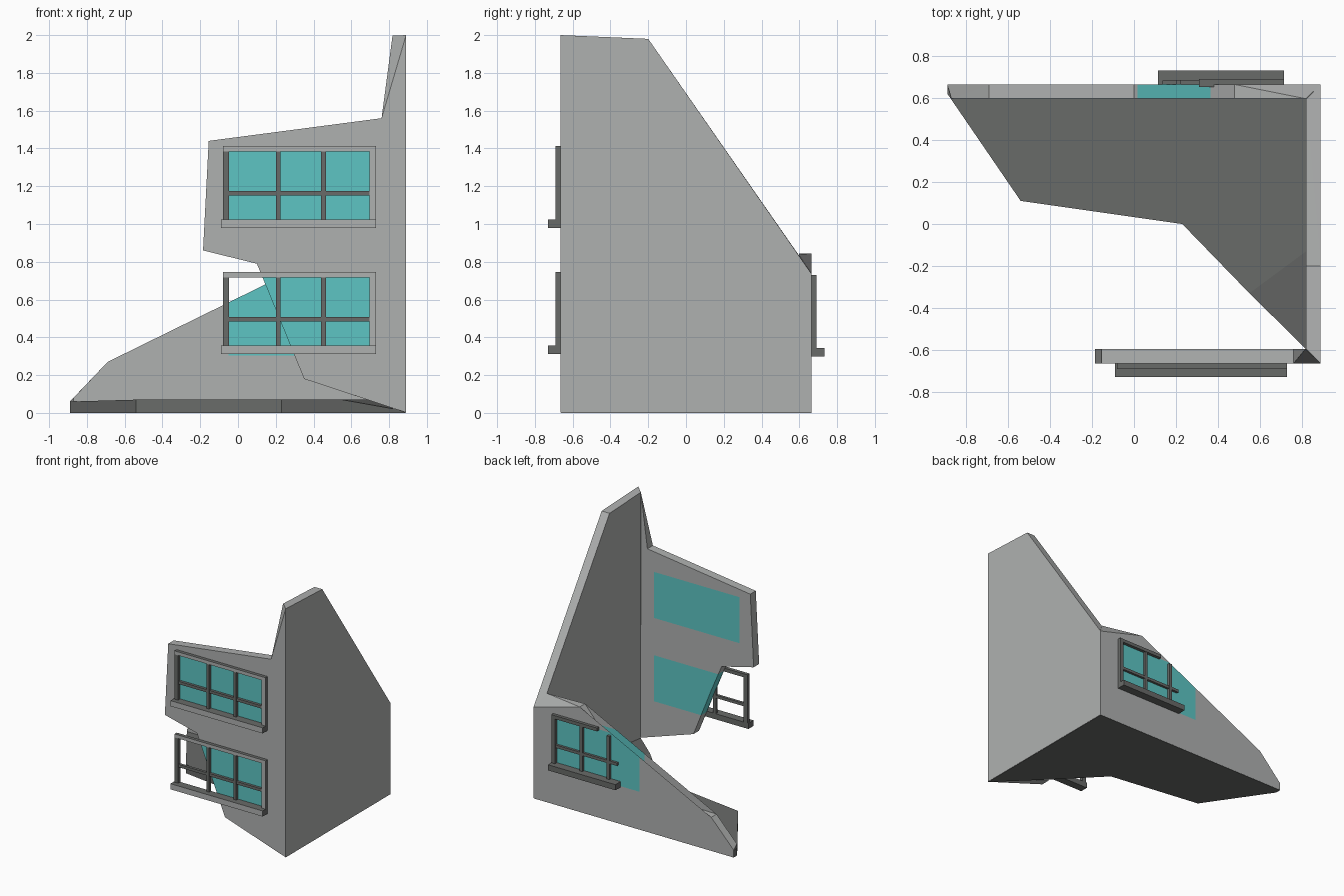
import bpy, bmesh
from mathutils import Vector

if "Cube" in bpy.data.objects:
    bpy.data.objects.remove(bpy.data.objects["Cube"])


def material(name, rgb):
    m = bpy.data.materials.new(name)
    m.diffuse_color = (*rgb, 1)
    m.use_nodes = True
    m.node_tree.nodes["Principled BSDF"].inputs["Base Color"].default_value = m.diffuse_color
    return m


LIGHT = material("light_concrete", (0.43, 0.44, 0.435))
DARK = material("dark_grey", (0.14, 0.145, 0.14))
TEAL = material("teal_glass", (0.11, 0.56, 0.55))


def finish(bm, name, mats):
    bmesh.ops.recalc_face_normals(bm, faces=bm.faces)
    me = bpy.data.meshes.new(name)
    bm.to_mesh(me)
    bm.free()
    for m in mats:
        me.materials.append(m)
    ob = bpy.data.objects.new(name, me)
    bpy.context.collection.objects.link(ob)
    return ob


def loft(outer, inner):
    """Solid between two matching outlines."""
    bm = bmesh.new()
    a = [bm.verts.new(p) for p in outer]
    b = [bm.verts.new(p) for p in inner]
    caps = [bm.faces.new(a), bm.faces.new(b[::-1])]
    for i in range(len(a)):
        j = (i + 1) % len(a)
        bm.faces.new((a[j], a[i], b[i], b[j]))
    bmesh.ops.triangulate(bm, faces=bm.faces[:])
    return bm


def paint(bm, regions):
    """Cut along x/z rectangles and colour the faces inside them."""
    for x0, x1, z0, z1, idx in regions:
        for co, no in (((x0, 0, 0), (1, 0, 0)), ((x1, 0, 0), (1, 0, 0)),
                       ((0, 0, z0), (0, 0, 1)), ((0, 0, z1), (0, 0, 1))):
            bmesh.ops.bisect_plane(bm, geom=bm.verts[:] + bm.edges[:] + bm.faces[:],
                                   plane_co=co, plane_no=no)
    for f in bm.faces:
        c = f.calc_center_median()
        for x0, x1, z0, z1, idx in regions:
            if x0 < c.x < x1 and z0 < c.z < z1:
                f.material_index = idx


def boxes(name, spans, light_front=()):
    """Joined boxes; chosen ones get a light front face."""
    bm = bmesh.new()
    for k, (x0, x1, y0, y1, z0, z1) in enumerate(spans):
        r = bmesh.ops.create_cube(bm, size=1)
        for v in r["verts"]:
            v.co = Vector(((x0 + x1) / 2 + v.co.x * (x1 - x0),
                           (y0 + y1) / 2 + v.co.y * (y1 - y0),
                           (z0 + z1) / 2 + v.co.z * (z1 - z0)))
        if k in light_front:
            for f in {f for v in r["verts"] for f in v.link_faces}:
                f.normal_update()
                if f.normal.y < -0.9:
                    f.material_index = 1
    return finish(bm, name, [DARK, LIGHT])


B = 0.002  # wall base just above the slab underside

# front wall, ruined outline, mitred at the corner
out = [(0.89, B), (0.35, 0.18), (0.19, 0.58), (0.10, 0.79), (-0.185, 0.86),
       (-0.155, 1.44), (0.76, 1.56), (0.89, 2.0)]
inn = [(0.82, 0.025)] + out[1:-1] + [(0.818, 1.997)]
bm = loft([(x, -0.665, z) for x, z in out], [(x, -0.595, z) for x, z in inn])
paint(bm, [(-0.06, 0.70, 1.02, 1.39, 1), (-0.06, 0.70, 0.35, 0.72, 1)])
finish(bm, "front_wall", [LIGHT, TEAL])

# right wall
out = [(-0.665, B), (-0.665, 2.0), (-0.2, 1.98), (0.665, 0.735), (0.665, B)]
inn = [(-0.595, B), (-0.595, 1.997), (-0.2, 1.98), (0.595, 0.838), (0.595, B)]
bm = loft([(0.89, y, z) for y, z in out], [(0.82, y, z) for y, z in inn])
finish(bm, "right_wall", [LIGHT])

# back wall, low broken end on the left
mid = [(-0.69, 0.27), (0.0, 0.285), (0.48, 0.845)]
out = [(-0.89, B), (-0.89, 0.06)] + mid + [(0.89, 0.735), (0.89, B)]
inn = [(-0.87, B), (-0.87, 0.08)] + mid + [(0.82, 0.838), (0.82, B)]
bm = loft([(x, 0.665, z) for x, z in out], [(x, 0.597, z) for x, z in inn])
paint(bm, [(-0.05, 0.69, 0.305, 0.71, 1)])
finish(bm, "back_wall", [LIGHT, TEAL])

# floor slab with a top that dips toward the front corner
plan = [(-0.889, 0.664), (-0.889, 0.62), (-0.54, 0.11), (0.23, 0.0), (0.55, -0.33),
        (0.888, -0.663), (0.888, -0.08), (0.888, 0.664)]
tops = [0.055, 0.06, 0.07, 0.07, 0.07, 0.01, 0.07, 0.07]
bm = bmesh.new()
lo = [bm.verts.new((x, y, 0)) for x, y in plan]
up = [bm.verts.new((x, y, z)) for (x, y), z in zip(plan, tops)]
bm.faces.new(lo[::-1])
bm.faces.new((up[4], up[5], up[6]))
bm.faces.new((up[0], up[1], up[2], up[3], up[4], up[6], up[7]))
for i in range(8):
    j = (i + 1) % 8
    bm.faces.new((lo[i], lo[j], up[j], up[i]))
finish(bm, "floor_slab", [DARK])


# front window frames: sill, top, right, left, mullions, crossbar
def front_frame(name, z):
    y0, y1 = -0.692, -0.664
    boxes(name, [(-0.09, 0.73, -0.73, y1, z, z + 0.045),
                 (-0.08, 0.73, y0, y1, z + 0.405, z + 0.433),
                 (0.695, 0.73, y0, y1, z + 0.045, z + 0.405),
                 (-0.08, -0.048, y0, y1, z + 0.045, z + 0.405),
                 (0.20, 0.225, y0 + 0.004, y1, z + 0.045, z + 0.405),
                 (0.44, 0.466, y0 + 0.004, y1, z + 0.045, z + 0.405),
                 (-0.048, 0.695, y0 + 0.006, y1, z + 0.172, z + 0.195)],
          light_front=(0, 1, 2))


front_frame("upper_front_frame", 0.98)
front_frame("lower_front_frame", 0.312)

# back window frame, broken off toward the left
y0, y1 = 0.664, 0.69
boxes("back_frame", [(0.115, 0.715, y0, 0.732, 0.298, 0.343),
                     (0.31, 0.715, 0.652, y1, 0.703, 0.73),
                     (0.683, 0.715, y0, y1, 0.343, 0.703),
                     (0.44, 0.465, y0, y1 - 0.004, 0.343, 0.703),
                     (0.20, 0.225, y0, y1 - 0.004, 0.343, 0.69),
                     (0.135, 0.683, y0, y1 - 0.006, 0.47, 0.493)])
